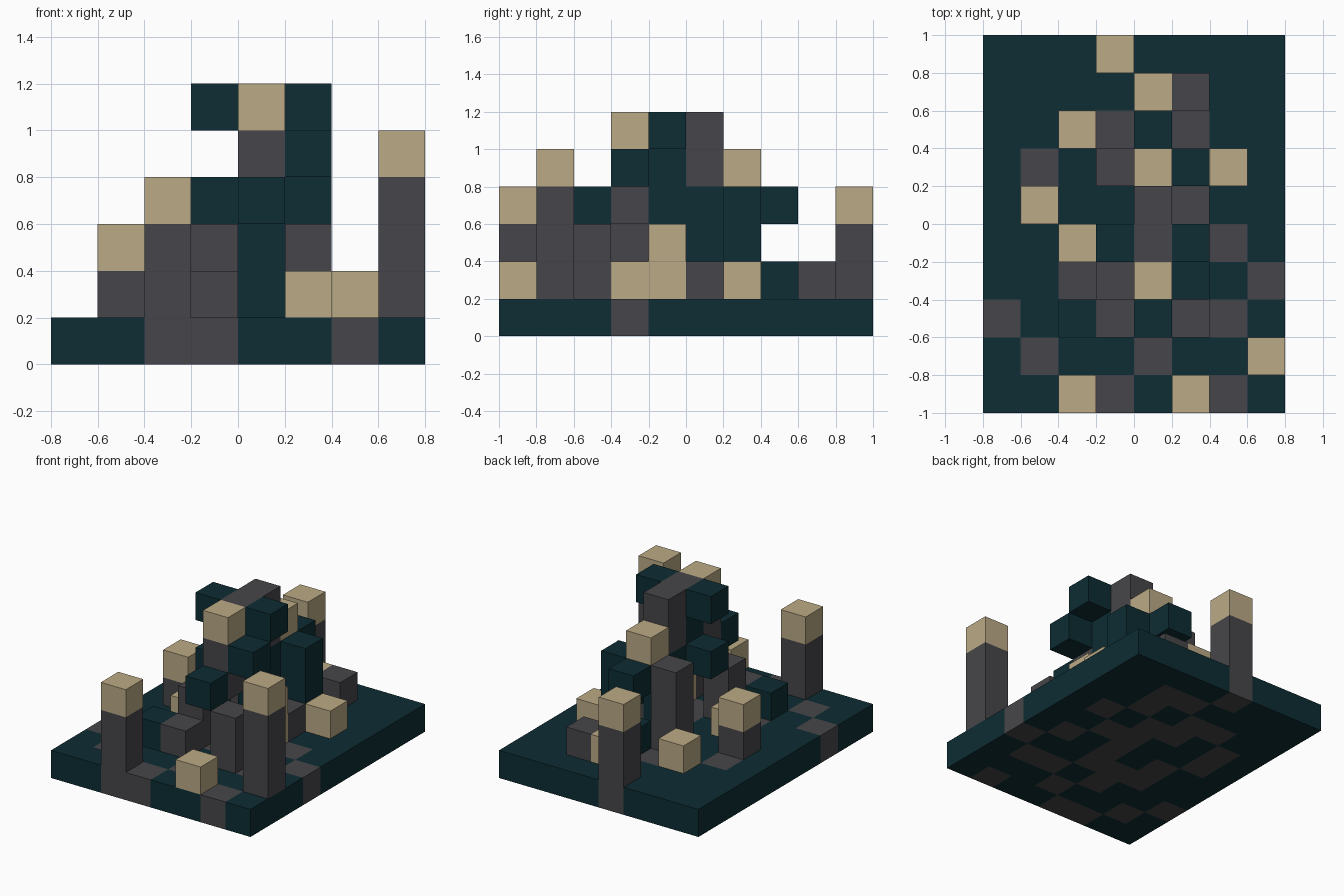
import bpy
import bmesh

CELL = 0.2

if "Cube" in bpy.data.objects:
    bpy.data.objects.remove(bpy.data.objects["Cube"], do_unlink=True)


def material(name, rgb):
    m = bpy.data.materials.new(name)
    m.use_nodes = True
    m.diffuse_color = (*rgb, 1)
    bsdf = m.node_tree.nodes["Principled BSDF"]
    bsdf.inputs["Base Color"].default_value = (*rgb, 1)
    bsdf.inputs["Roughness"].default_value = 0.9
    return m


TEAL = material("dark teal", (0.004, 0.026, 0.033))
GREY = material("stone grey", (0.062, 0.060, 0.067))
TAN = material("tan", (0.50, 0.40, 0.235))


def finish(bm, name, *mats):
    mesh = bpy.data.meshes.new(name)
    bm.to_mesh(mesh)
    bm.free()
    for m in mats:
        mesh.materials.append(m)
    bpy.context.collection.objects.link(bpy.data.objects.new(name, mesh))


def block(name, mat, col, row, low, high=None):
    """Upright block on one grid square, from level low to level high inclusive."""
    high = low if high is None else high
    bm = bmesh.new()
    bmesh.ops.create_cube(bm, size=CELL)
    for v in bm.verts:
        v.co.x += (col - 3.5) * CELL
        v.co.y += (row - 4.5) * CELL
        v.co.z = (high + 1) * CELL if v.co.z > 0 else low * CELL
    finish(bm, name, mat)


def tower(name, col, row, top):
    """Grey stem from the slab with a tan cap at level top."""
    if top > 1:
        block(name + "_stem", GREY, col, row, 1, top - 1)
    block(name + "_cap", TAN, col, row, top)


# Base slab: teal with grey squares, listed by row from front to back
patches = ["236", "14", "0356", "2347", "246", "145", "1346", "235", "45", "3"]
bm = bmesh.new()
bmesh.ops.create_grid(bm, x_segments=8, y_segments=10, size=1)
for v in bm.verts:
    v.co.x *= 0.8
ext = bmesh.ops.extrude_face_region(bm, geom=bm.faces[:], use_keep_orig=True)
for v in ext["geom"]:
    if isinstance(v, bmesh.types.BMVert):
        v.co.z = CELL
bmesh.ops.recalc_face_normals(bm, faces=bm.faces)
for f in bm.faces:
    p = f.calc_center_median() - f.normal * CELL / 2
    col, row = int((p.x + 0.8) / CELL), int((p.y + 1) / CELL)
    f.material_index = int(str(col) in patches[row])
finish(bm, "base_slab", TEAL, GREY)

# Free-standing capped towers
tower("front_tower", 2, 0, 3)
tower("corner_tower", 7, 1, 4)
tower("back_tower", 3, 9, 3)
tower("side_tower", 1, 5, 2)
for n, (col, row) in enumerate([(5, 0), (2, 4), (6, 6), (2, 7), (4, 8)]):
    tower(f"low_cap_{n}", col, row, 1)

# Low stones and shrub
block("back_stone", GREY, 5, 8, 1)
block("inner_stone", GREY, 5, 5, 1)
block("front_stone", GREY, 3, 2, 1)
block("front_shrub", TEAL, 2, 2, 1)
block("front_pillar", GREY, 5, 2, 1, 2)
block("inner_pillar", GREY, 3, 3, 1, 2)
block("back_pillar", GREY, 3, 6, 1, 3)

# Tan core beside the trunk
block("core_low", TAN, 5, 3, 1)
block("core_tall", TAN, 5, 4, 1, 2)

# Trunk and crown
block("trunk", TEAL, 4, 5, 1, 3)
block("trunk_top", GREY, 4, 5, 4, 5)
block("inner_crown", TEAL, 4, 4, 3, 4)
block("crown_ridge", GREY, 4, 4, 5)
block("crown_front", GREY, 4, 3, 3, 4)
block("crown_cap", TAN, 4, 3, 5)
block("crown_back_cap", TAN, 4, 6, 4)

# Leaf blocks around the crown
block("leaf_front", TEAL, 4, 2, 3)
block("leaf_front_left", TEAL, 5, 3, 4)
block("leaf_left_top", TEAL, 5, 4, 5)
block("leaf_right_top", TEAL, 3, 4, 5)
block("leaf_right_low", TEAL, 3, 4, 3)
block("leaf_back_left", TEAL, 5, 6, 2, 3)
block("leaf_back_inner", TEAL, 4, 6, 3)
block("leaf_back", TEAL, 4, 7, 3)
block("leaf_back_low", TEAL, 4, 7, 1)
